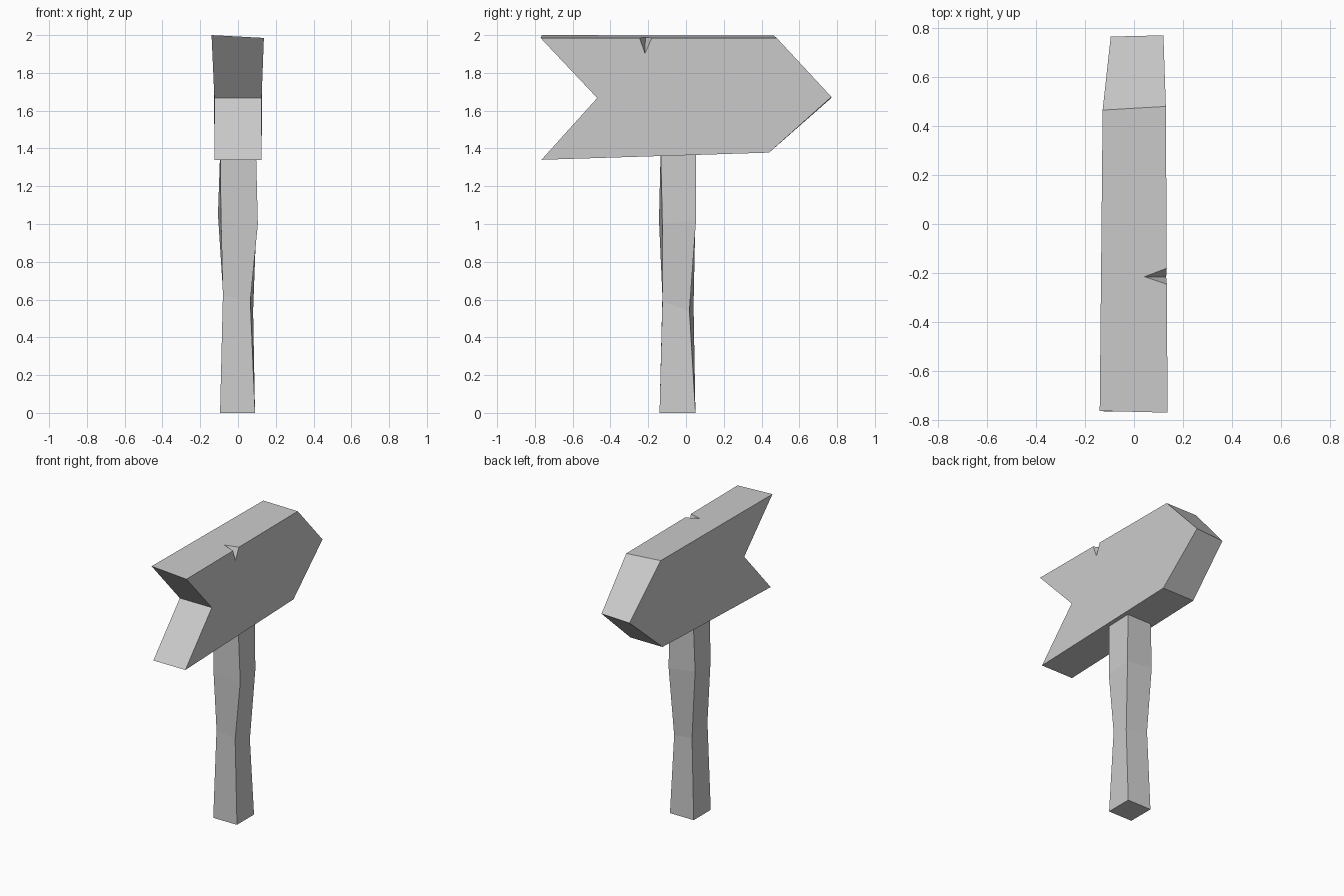
import bpy
from mathutils import Vector

if "Cube" in bpy.data.objects:
    bpy.data.objects.remove(bpy.data.objects["Cube"])


def make_object(name, verts, faces):
    mesh = bpy.data.meshes.new(name)
    mesh.from_pydata(verts, [], faces)
    obj = bpy.data.objects.new(name, mesh)
    bpy.context.collection.objects.link(obj)
    return obj


def loft(name, rings):
    """Join equal, counter-clockwise rings into a closed low-poly solid."""
    n = len(rings[0])
    verts = [v for ring in rings for v in ring]
    faces = [tuple(reversed(range(n))), tuple(range(len(verts) - n, len(verts)))]
    for r in range(len(rings) - 1):
        for i in range(n):
            j = (i + 1) % n
            faces.append((r * n + i, r * n + j, (r + 1) * n + j, (r + 1) * n + i))
    return make_object(name, verts, faces)


# Post: uneven hand-cut square sections, ending just inside the board
post = loft("post", [
    [(-.095, -.14, 0), (.09, -.14, 0), (.09, .05, 0), (-.095, .05, 0)],
    [(-.08, -.125, .62), (.065, -.125, .59), (.08, .018, .54), (-.075, .04, .57)],
    [(-.09, -.143, 1.02), (.105, -.125, 1.0), (.098, .053, 1.02), (-.106, .05, 1.05)],
    [(-.094, -.134, 1.4), (.095, -.134, 1.4), (.095, .053, 1.4), (-.094, .053, 1.4)],
])

# Arrow board: left and right outlines, slightly skewed
board = loft("arrow_board", [
    [(-.14, -.763, 2.0), (-.125, -.47, 1.667), (-.125, -.765, 1.34),
     (-.125, .44, 1.378), (-.095, .765, 1.663), (-.128, .465, 1.997)],
    [(.137, -.77, 1.985), (.125, -.47, 1.667), (.125, -.765, 1.34),
     (.125, .44, 1.378), (.12, .77, 1.673), (.13, .48, 1.985)],
])
board.data.flip_normals() if board.data.polygons[0].normal.x > 0 else None

# Chipped nick in the top right edge
inner, low, near, far = map(Vector, (
    (.04, -.215, 1.992), (.129, -.217, 1.905), (.13, -.248, 1.988), (.13, -.178, 1.988)))
nick = make_object("nick_cutter", [
    inner + (inner - low) * .5, low + (low - inner) * .5,
    inner + (near - inner) * 3 + Vector((0, 0, .02)),
    inner + (far - inner) * 3 + Vector((0, 0, .02))],
    [(0, 1, 2), (0, 3, 1), (0, 2, 3), (1, 3, 2)])
# Make the cutter's faces point outward
centre = sum((v.co for v in nick.data.vertices), Vector()) / 4
face = nick.data.polygons[0]
if face.normal.dot(face.center - centre) < 0:
    nick.data.flip_normals()
nick.hide_render = True
nick.hide_set(True)
cut = board.modifiers.new("nick", 'BOOLEAN')
cut.operation = 'DIFFERENCE'
cut.solver = 'EXACT'
cut.object = nick
